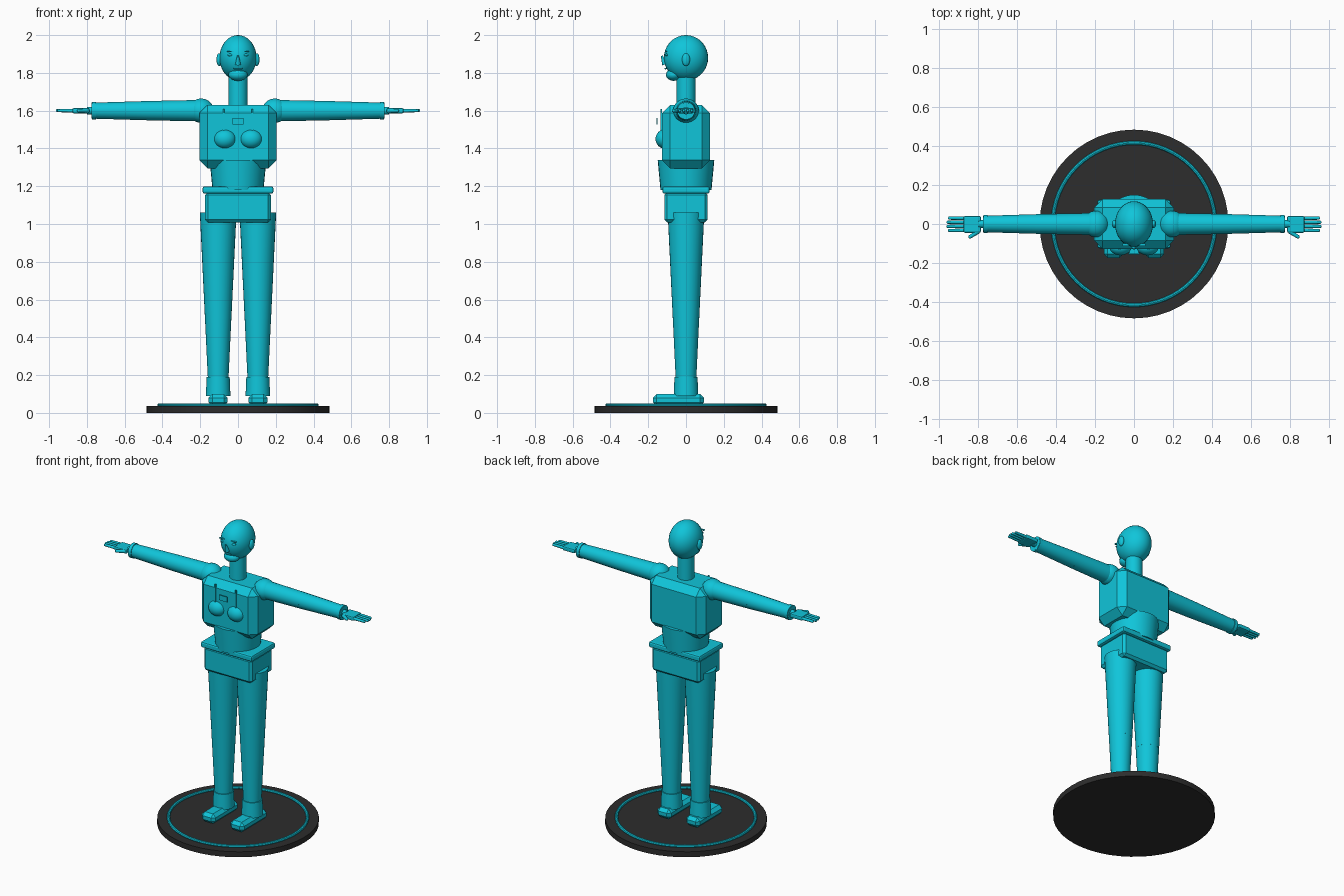
import bpy, math
from mathutils import Vector

cube = bpy.data.objects.get("Cube")
if cube:
    bpy.data.objects.remove(cube, do_unlink=True)


def material(name, rgb):
    m = bpy.data.materials.new(name)
    m.use_nodes = True
    m.diffuse_color = (*rgb, 1)
    m.node_tree.nodes["Principled BSDF"].inputs["Base Color"].default_value = (*rgb, 1)
    return m


CYAN = material("cyan", (0.005, 0.56, 0.70))
BLACK = material("charcoal", (0.026, 0.026, 0.026))


def finish(name, mat=CYAN, smooth=True):
    o = bpy.context.object
    o.name = o.data.name = name
    o.data.materials.append(mat)
    bpy.ops.object.transform_apply(location=False, rotation=False, scale=True)
    if smooth:
        bpy.ops.object.shade_smooth_by_angle(angle=math.radians(35))
    return o


def ball(name, centre, radii):
    bpy.ops.mesh.primitive_uv_sphere_add(segments=32, ring_count=18, radius=1, location=centre)
    bpy.context.object.scale = radii
    return finish(name)


def box(name, centre, size, bevel=0.0, segments=1):
    bpy.ops.mesh.primitive_cube_add(size=1, location=centre)
    bpy.context.object.scale = size
    o = finish(name, smooth=False)
    if bevel:
        b = o.modifiers.new("Bevel", "BEVEL")
        b.width, b.segments = bevel, segments
    return o


def cone(name, start, end, r1, r2, mat=CYAN, sides=32):
    a, b = Vector(start), Vector(end)
    bpy.ops.mesh.primitive_cone_add(vertices=sides, radius1=r1, radius2=r2,
                                    depth=(b - a).length, location=(a + b) / 2)
    bpy.context.object.rotation_euler = (b - a).to_track_quat("Z", "Y").to_euler()
    return finish(name, mat)


# Display stand
cone("stand", (0, 0, 0), (0, 0, 0.036), 0.485, 0.485, BLACK, 48)
bpy.ops.mesh.primitive_torus_add(major_radius=0.417, minor_radius=0.01, major_segments=64,
                                 minor_segments=8, location=(0, 0, 0.041))
finish("stand_ring")

# Torso
box("chest", (0, 0, 1.462), (0.41, 0.255, 0.335), 0.043)
cone("waist", (0, 0, 1.18), (0, 0, 1.34), 0.135, 0.15)
box("belt", (0, 0, 1.18), (0.375, 0.25, 0.038), 0.01, 2)
box("hips", (0, 0, 1.088), (0.35, 0.23, 0.16), 0.015)
box("chest_badge", (0, -0.153, 1.545), (0.058, 0.006, 0.034))

# Head
cone("neck", (0, 0, 1.58), (0, 0, 1.8), 0.05, 0.05)
ball("head", (0, 0, 1.88), (0.098, 0.117, 0.12))
ball("chin", (0, -0.066, 1.79), (0.05, 0.04, 0.032))
cone("nose", (0, -0.112, 1.845), (0, -0.128, 1.89), 0.015, 0.005, sides=12)
box("mouth", (0, -0.108, 1.823), (0.045, 0.01, 0.008), 0.002)

for side, s in (("left", 1), ("right", -1)):
    # Face and chest details
    ball(side + "_ear", (s * 0.1, 0, 1.87), (0.014, 0.021, 0.034))
    ball(side + "_eye", (s * 0.042, -0.103, 1.895), (0.014, 0.008, 0.007))
    box(side + "_brow", (s * 0.042, -0.106, 1.914), (0.034, 0.012, 0.006))
    ball(side + "_breast", (s * 0.07, -0.115, 1.45), (0.058, 0.046, 0.05))
    box(side + "_strap", (s * 0.075, -0.13, 1.55), (0.009, 0.008, 0.12))

    # Leg, ankle cuff and shoe
    lx = s * 0.105
    cone(side + "_thigh", (lx, 0, 0.5), (lx, 0, 1.06), 0.07, 0.097)
    cone(side + "_shin", (lx, 0, 0.17), (lx, 0, 0.505), 0.054, 0.07)
    cone(side + "_ankle_cuff", (lx, 0, 0.09), (lx, 0, 0.19), 0.065, 0.061)
    box(side + "_shoe", (lx, -0.04, 0.068), (0.1, 0.27, 0.064), 0.02)

    # Arm, with its length along x
    def at(x, y=0.0, z=1.6):
        return (s * x, y, z)

    ball(side + "_shoulder", at(0.195), (0.067, 0.068, 0.064))
    cone(side + "_upper_arm", at(0.18), at(0.48), 0.057, 0.051)
    cone(side + "_forearm", at(0.475), at(0.775), 0.051, 0.042)
    cone(side + "_wrist_cuff", at(0.752), at(0.774), 0.047, 0.047)
    cone(side + "_wrist", at(0.77), at(0.8), 0.02, 0.02, sides=16)

    # Hand
    box(side + "_palm", at(0.832, -0.002), (0.09, 0.086, 0.028), 0.008, 2)
    for i in range(4):
        y = -0.033 + i * 0.021
        reach = 0.958 if i in (1, 2) else 0.95
        cone(side + "_finger", at(0.87, y), at(reach, y), 0.0095, 0.008, sides=12)
        ball(side + "_fingertip", at(reach, y), (0.006, 0.008, 0.008))
    cone(side + "_thumb", at(0.8, -0.038), at(0.843, -0.066), 0.012, 0.009, sides=12)
    ball(side + "_thumb_tip", at(0.843, -0.066), (0.009, 0.009, 0.009))
